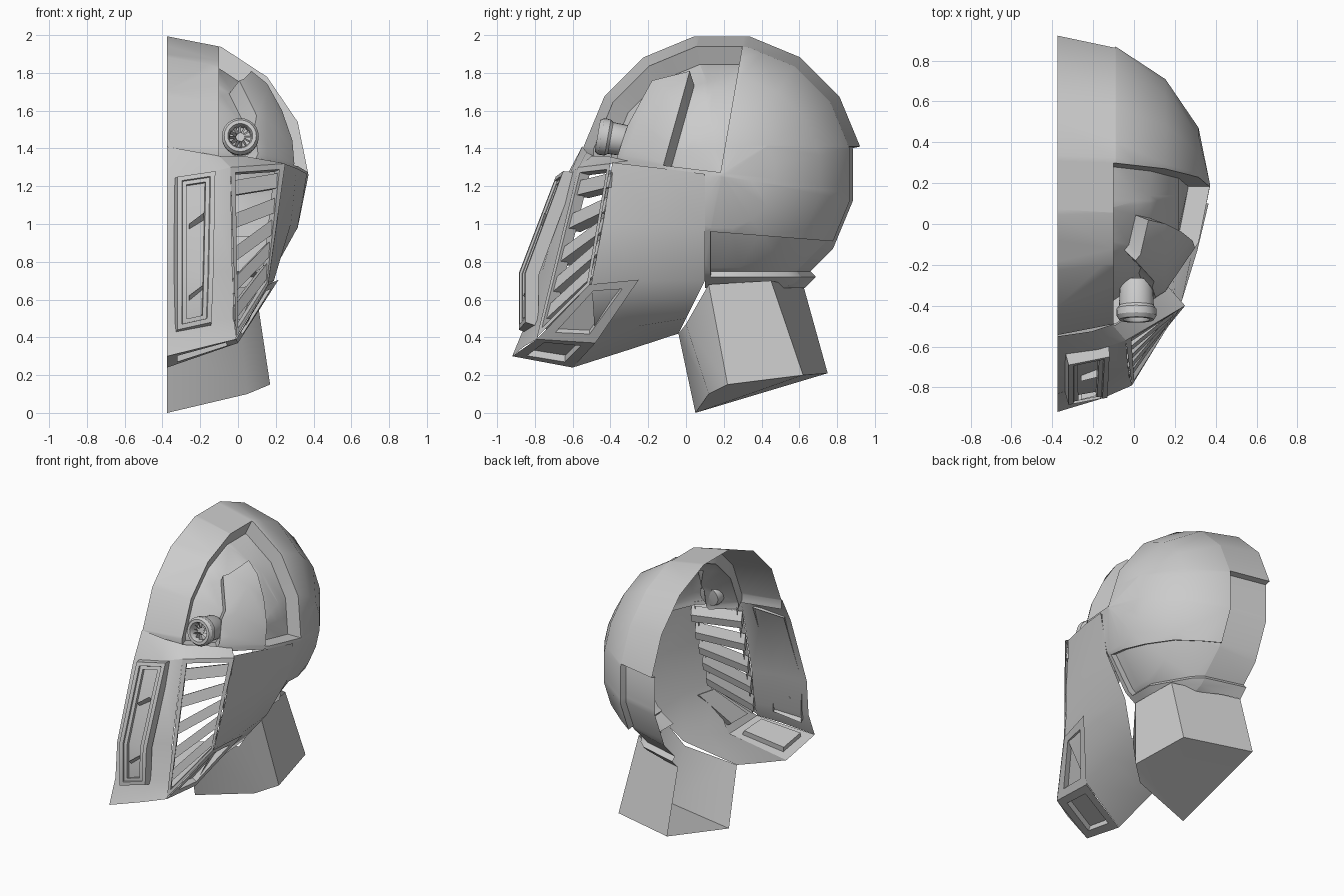
import bpy, bmesh
from math import sin, cos, pi, radians
from mathutils import Vector as V, Matrix

if "Cube" in bpy.data.objects:
    bpy.data.objects.remove(bpy.data.objects["Cube"])

MID = -0.375
CEN = V((MID, 0.19, 1.26))
INNER = V((MID, 0.0, 0.95))


def finish(name, bm, angle=32):
    bmesh.ops.remove_doubles(bm, verts=bm.verts, dist=0.0008)
    bmesh.ops.recalc_face_normals(bm, faces=bm.faces)
    # open sheets: make sure they look outward
    s = sum((f.normal.dot(f.calc_center_median() - INNER) * f.calc_area() for f in bm.faces))
    if s < 0:
        bmesh.ops.reverse_faces(bm, faces=bm.faces)
    me = bpy.data.meshes.new(name)
    bm.to_mesh(me)
    bm.free()
    ob = bpy.data.objects.new(name, me)
    bpy.context.collection.objects.link(ob)
    bpy.ops.object.select_all(action='DESELECT')
    ob.select_set(True)
    bpy.context.view_layer.objects.active = ob
    bpy.ops.object.shade_smooth_by_angle(angle=radians(angle))
    return ob


def add_grid(bm, rows, close=False):
    g = [[bm.verts.new(p) for p in r] for r in rows]
    for a, b in zip(g, g[1:]):
        n = len(a)
        for i in range(n if close else n - 1):
            bm.faces.new((a[i], a[(i + 1) % n], b[(i + 1) % n], b[i]))
    return g


def sheet(name, rows, angle=32):
    bm = bmesh.new()
    add_grid(bm, rows)
    return finish(name, bm, angle)


def panel(name, L, R, steps, floor=True):
    """Strip-shaped frame between edges L and R; steps are (inset, depth)."""
    L, R = [V(p) for p in L], [V(p) for p in R]
    n = len(L)
    nrm = (L[-1] - L[0]).cross(R[0] - L[0]).normalized()
    if nrm.dot(INNER - (L[0] + R[-1]) / 2) < 0:
        nrm = -nrm
    rings = []
    for d, depth in steps:
        l, r = [], []
        for i in range(n):
            j = 1 if i == 0 else n - 2 if i == n - 1 else i
            w = (R[i] - L[i]).normalized() * d
            l.append(L[i] + w + (L[j] - L[i]).normalized() * d + nrm * depth)
            r.append(R[i] - w + (R[j] - R[i]).normalized() * d + nrm * depth)
        rings.append(l + r[::-1])
    bm = bmesh.new()
    last = add_grid(bm, rings, True)[-1]
    if floor:
        for i in range(n - 1):
            bm.faces.new((last[i], last[i + 1], last[-2 - i], last[-1 - i]))
    return finish(name, bm)


# Half dome: sphere with its pole on the side, carved with plane-bounded regions
def line(p, q):
    d = V((0, q[0] - p[0], q[1] - p[1]))
    return V((0, *p)), V((0, -d.z, d.y)).normalized()


bm = bmesh.new()
add_grid(bm, [[CEN + 0.748 * V((sin(a), cos(a) * cos(t), cos(a) * sin(t)))
               for t in [(j + 0.5) * pi / 8 for j in range(16)]]
              for a in [i * pi / 8 for i in range(5)]], True)
bmesh.ops.remove_doubles(bm, verts=bm.verts, dist=0.001)
bmesh.ops.dissolve_degenerate(bm, edges=bm.edges, dist=0.0005)

poly = [(-.37, 1.34), (-.12, 1.31), (.02, 1.81), (-.18, 1.76), (-.31, 1.52)]
temple = [line(p, q) for p, q in zip(poly, poly[1:] + poly[:1])]
recess = [(V((-.1, 0, 0)), V((1, 0, 0))), temple[0], line((.18, 1.26), (.30, 1.95))]
cheek_cut = [line((.18, 1.25), (-.37, 1.32)), line((.10, 0), (.10, 1))]
neck_cut = [line((1, .66), (0, .66))]
low = line((0, .72), (1, .72))
side_notch = [line((.13, 1), (.13, 0)), line((.63, .92), (.12, .96)), low]
back_notch = [(V((-.09, 0, 0)), V((-1, 0, 0))), line((1, 1.41), (0, 1.41)),
              line((.19, 1), (.19, 0)), low]
for co, no in temple + recess + cheek_cut + neck_cut + side_notch + back_notch:
    bmesh.ops.bisect_plane(bm, geom=bm.verts[:] + bm.edges[:] + bm.faces[:],
                           plane_co=co, plane_no=no, dist=0.0005)


def inside(f, planes):
    c = f.calc_center_median()
    return all((c - co).dot(no) > 0 for co, no in planes)


def push(region, scale):
    region = set(region)
    new = {v: bm.verts.new(CEN + (v.co - CEN) * scale)
           for v in {v for f in region for v in f.verts}}
    rim = [e for e in {e for f in region for e in f.edges}
           if len(e.link_faces) == 2 and sum(f in region for f in e.link_faces) == 1]
    for f in region:
        bm.faces.new([new[v] for v in f.verts])
    for e in rim:
        a, b = e.verts
        bm.faces.new((a, b, new[b], new[a]))
    bmesh.ops.delete(bm, geom=list(region), context='FACES')


bmesh.ops.delete(bm, geom=[f for f in bm.faces if inside(f, cheek_cut) or inside(f, neck_cut)],
                 context='FACES')
push([f for f in bm.faces if inside(f, recess) and not inside(f, temple)], 0.86)
push([f for f in bm.faces if inside(f, side_notch) or inside(f, back_notch)], 0.945)
finish("dome", bm)

# Face plate from brow to chin lip
mid = [(MID, -.55, 1.41), (MID, -.65, 1.22), (MID, -.83, .72), (MID, -.85, .47), (MID, -.92, .30)]
edge = [(-.10, -.49, 1.36), (-.04, -.57, 1.30), (-.03, -.70, .75), (-.02, -.74, .50), (-.01, -.79, .39)]
sheet("face_plate", [[m, V(m).lerp(V(e), .6) + V((0, -.012, 0)), e] for m, e in zip(mid, edge)])

# Raised mouth frame on the plate
panel("mouth_frame", [(-.32, -.69, 1.25), (-.32, -.885, .74), (-.32, -.885, .44)],
      [(-.12, -.65, 1.28), (-.13, -.85, .74), (-.14, -.85, .48)],
      [(-.008, .07), (0, 0), (.025, 0), (.028, .012), (.05, .012), (.05, .04)])
for z, y in ((1.0, -.77), (.62, -.86)):
    sheet("mouth_fin", [[(-.26, y, z), (-.18, y + .02, z + .06)],
                        [(-.26, y + .05, z - .05), (-.18, y + .06, z + .02)]])

# Cheek vent frame and slats
TL, TR = V((-.04, -.57, 1.30)), V((.25, -.40, 1.32))
BL, BR = V((-.01, -.79, .40)), V((.16, -.51, .68))
panel("vent_frame", [TL, BL], [TR, BR], [(0, 0), (.03, 0), (.03, .06)], False)
inward = (BL - TL).cross(TR - TL).normalized()
if inward.dot(INNER - TL) < 0:
    inward = -inward
for s, t in ((.12, .13), (.32, .33), (.52, .50), (.70, .68), (.86, .86)):
    a, b = TL.lerp(BL, s) + inward * .015, TR.lerp(BR, t) + inward * .015
    up = (TL - BL).normalized() * .04
    bm = bmesh.new()
    back = inward * .09 - up * .4
    ends = [[p - up, p + up, p + up + back, p - up * .4 + back] for p in (a, b)]
    g = add_grid(bm, ends, True)
    bm.faces.new(g[0])
    bm.faces.new(g[1])
    finish("vent_slat", bm)

# Shelf under the eye, joining dome and vent
sheet("eye_shelf", [[(-.1, -.50, 1.36), (.03, -.42, 1.36), (.17, -.31, 1.335)],
                    [TL, TL.lerp(TR, .5), TR]])

# Cheek and jaw skin
sheet("cheek_jaw", [
    [(.23, -.39, 1.325), (.31, -.13, 1.295), (.365, .10, 1.265)],
    [(.205, -.44, 1.0), (.28, -.15, 1.0), (.315, .10, .98)],
    [(.16, -.50, .69), (.19, -.22, .70), (.16, .10, .70)],
    [(0, -.48, .38), (0, -.25, .46), (.02, 0, .50)],
    [(MID, -.60, .24), (MID, -.30, .335), (MID, -.04, .42)]], 50)

# Slotted jaw guard, side and underside
slot = [(0, 0), (.06, 0), (.065, .035)]
panel("jaw_guard_side", [(-.01, -.79, .39), BR], [(0, -.48, .37), (.215, -.25, .705)], slot)
panel("jaw_guard_front", [(MID, -.92, .30), (-.01, -.79, .39)],
      [(MID, -.60, .24), (0, -.48, .37)], slot)

# Neck with closed bottom
bm = bmesh.new()
ring = add_grid(bm, [
    [(MID, -.04, .42), (.01, .0, .47), (.09, .12, .68), (.06, .45, .70), (MID, .625, .66)],
    [(MID, .05, 0), (.05, .12, .10), (.17, .22, .15), (.10, .62, .20), (MID, .75, .21)]])[-1]
bm.faces.new((ring[0], ring[1], ring[2]))
bm.faces.new((ring[0], ring[2], ring[3], ring[4]))
finish("neck", bm, 45)

# Eye tube: turned profile with radial blades
eye = Matrix.Translation((.012, -.37, 1.45)) @ Matrix.Rotation(radians(-10), 4, 'X')
prof = [(.001, .10), (.07, .095), (.082, .07), (.085, -.03), (.097, -.045), (.098, -.08),
        (.085, -.10), (.066, -.10), (.058, -.085), (.056, -.03), (.001, -.03)]
bm = bmesh.new()
N = 24
add_grid(bm, [[eye @ V((r * cos(2 * pi * k / N), y, r * sin(2 * pi * k / N)))
               for k in range(N)] for r, y in prof], True)
finish("eye_tube", bm)
bm = bmesh.new()
for k in range(12):
    rot = eye @ Matrix.Rotation(2 * pi * k / 12, 4, 'Y')
    add_grid(bm, [[rot @ V((x, y, z)) for x in (.022, .057)] for y, z in ((-.075, -.004), (-.045, .009))])
finish("eye_blades", bm)
